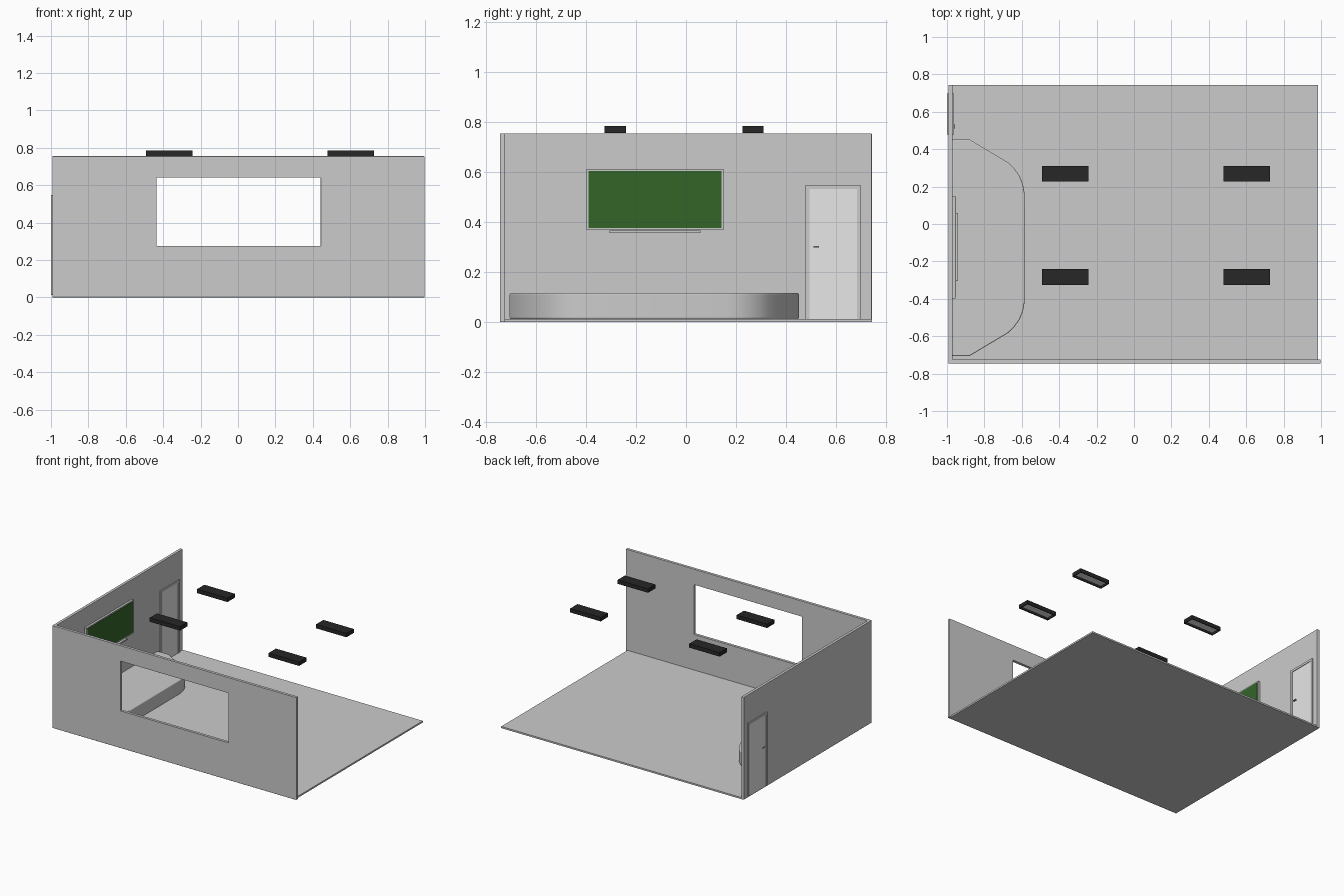
import bpy, bmesh, math

if "Cube" in bpy.data.objects:
    bpy.data.objects.remove(bpy.data.objects["Cube"])


def material(name, r, g, b):
    m = bpy.data.materials.new(name)
    m.diffuse_color = (r, g, b, 1)
    m.use_nodes = True
    m.node_tree.nodes["Principled BSDF"].inputs["Base Color"].default_value = m.diffuse_color
    return m


WALL = material("wall_grey", 0.6, 0.6, 0.6)
DOOR = material("door_white", 0.8, 0.8, 0.8)
GREEN = material("board_green", 0.034, 0.129, 0.022)
BLACK = material("lamp_black", 0.02, 0.02, 0.02)
METAL = material("handle_grey", 0.3, 0.3, 0.3)


def finish(name, bm, mat, bevel=0.0, segments=2):
    bmesh.ops.recalc_face_normals(bm, faces=bm.faces)
    mesh = bpy.data.meshes.new(name)
    bm.to_mesh(mesh)
    bm.free()
    obj = bpy.data.objects.new(name, mesh)
    bpy.context.collection.objects.link(obj)
    mesh.materials.append(mat)
    if bevel:
        mod = obj.modifiers.new("bevel", 'BEVEL')
        mod.width, mod.segments = bevel, segments
        mod.limit_method, mod.angle_limit = 'ANGLE', math.radians(50)
    return obj


def box(name, x, y, z, mat, bevel=0.0):
    bm = bmesh.new()
    bmesh.ops.create_cube(bm, size=1)
    for v in bm.verts:
        for i, (lo, hi) in enumerate((x, y, z)):
            v.co[i] = lo if v.co[i] < 0 else hi
    return finish(name, bm, mat, bevel)


def extrude_faces(bm, faces, offset):
    ext = bmesh.ops.extrude_face_region(bm, geom=faces, use_keep_orig=True)
    verts = [g for g in ext["geom"] if isinstance(g, bmesh.types.BMVert)]
    bmesh.ops.translate(bm, verts=verts, vec=offset)


# Floor and side wall
box("floor", (-0.985, 0.985), (-0.74, 0.744), (0, 0.012), WALL)
box("side_wall", (-0.992, -0.971), (-0.745, 0.744), (0, 0.755), WALL, 0.002)

# Front wall: a ring of quads around the window, made thick
bm = bmesh.new()


def rect(x0, x1, z0, z1):
    return [bm.verts.new((x, -0.745, z)) for x, z in ((x0, z0), (x1, z0), (x1, z1), (x0, z1))]


outer, inner = rect(-0.992, 0.997, 0, 0.755), rect(-0.436, 0.442, 0.275, 0.64)
ring = [bm.faces.new((outer[i], outer[(i + 1) % 4], inner[(i + 1) % 4], inner[i])) for i in range(4)]
extrude_faces(bm, ring, (0, 0.02, 0))
finish("front_wall", bm, WALL, 0.002)

# Podium: half outline mirrored about its middle
MID = -0.127
half = [(-0.972, 0.579), (-0.88, 0.579), (-0.675, 0.457), (-0.641, 0.425),
        (-0.612, 0.384), (-0.594, 0.34), (-0.585, 0.29)]
outline = [(x, MID + d) for x, d in half] + [(x, MID - d) for x, d in reversed(half)]
bm = bmesh.new()
base = bm.faces.new([bm.verts.new((x, y, 0.012)) for x, y in outline])
extrude_faces(bm, [base], (0, 0, 0.104))
podium = finish("podium", bm, WALL, 0.006, 3)
bpy.context.view_layer.objects.active = podium
podium.select_set(True)
bpy.ops.object.shade_smooth_by_angle(angle=math.radians(35))

# Chalkboard: backing frame, green surface, chalk tray
box("board_frame", (-0.973, -0.955), (-0.398, 0.15), (0.368, 0.612), WALL)
box("board_surface", (-0.96, -0.953), (-0.39, 0.142), (0.376, 0.604), GREEN)
box("chalk_tray", (-0.973, -0.94), (-0.306, 0.058), (0.357, 0.367), WALL)

# Door, frame and handles on both faces
FX = (-1.0, -0.963)
box("door_frame_left", FX, (0.478, 0.494), (0.012, 0.548), WALL)
box("door_frame_right", FX, (0.684, 0.698), (0.012, 0.548), WALL)
box("door_frame_top", FX, (0.494, 0.684), (0.532, 0.548), WALL)
box("door", (-0.996, -0.967), (0.494, 0.684), (0.012, 0.532), DOOR)
for side, x0, x1 in (("inside", -0.968, -0.956), ("outside", -1.0, -0.995)):
    box("door_handle_" + side, (x0, x1), (0.51, 0.533), (0.298, 0.304), METAL)

# Ceiling lamps: open black housings with a pale panel inside
T = 0.006
for i, x in enumerate((-0.492, 0.478)):
    for j, y in enumerate((-0.326, 0.226)):
        x1, y1, tag = x + 0.248, y + 0.085, "_%d" % (i * 2 + j + 1)
        bm = bmesh.new()
        cor = [(x, y), (x1, y), (x1, y1), (x, y1)]
        cin = [(x + T, y + T), (x1 - T, y + T), (x1 - T, y1 - T), (x + T, y1 - T)]
        loops = [[bm.verts.new((a, b, z)) for a, b in c]
                 for c, z in ((cor, 0.785), (cor, 0.756), (cin, 0.756), (cin, 0.777))]
        for lo, hi in zip(loops, loops[1:]):
            for k in range(4):
                n = (k + 1) % 4
                bm.faces.new((lo[k], lo[n], hi[n], hi[k]))
        bm.faces.new(loops[0])
        bm.faces.new(loops[-1])
        finish("lamp_housing" + tag, bm, BLACK)
        box("lamp_panel" + tag, (x + T, x1 - T), (y + T, y1 - T), (0.771, 0.777), DOOR)
